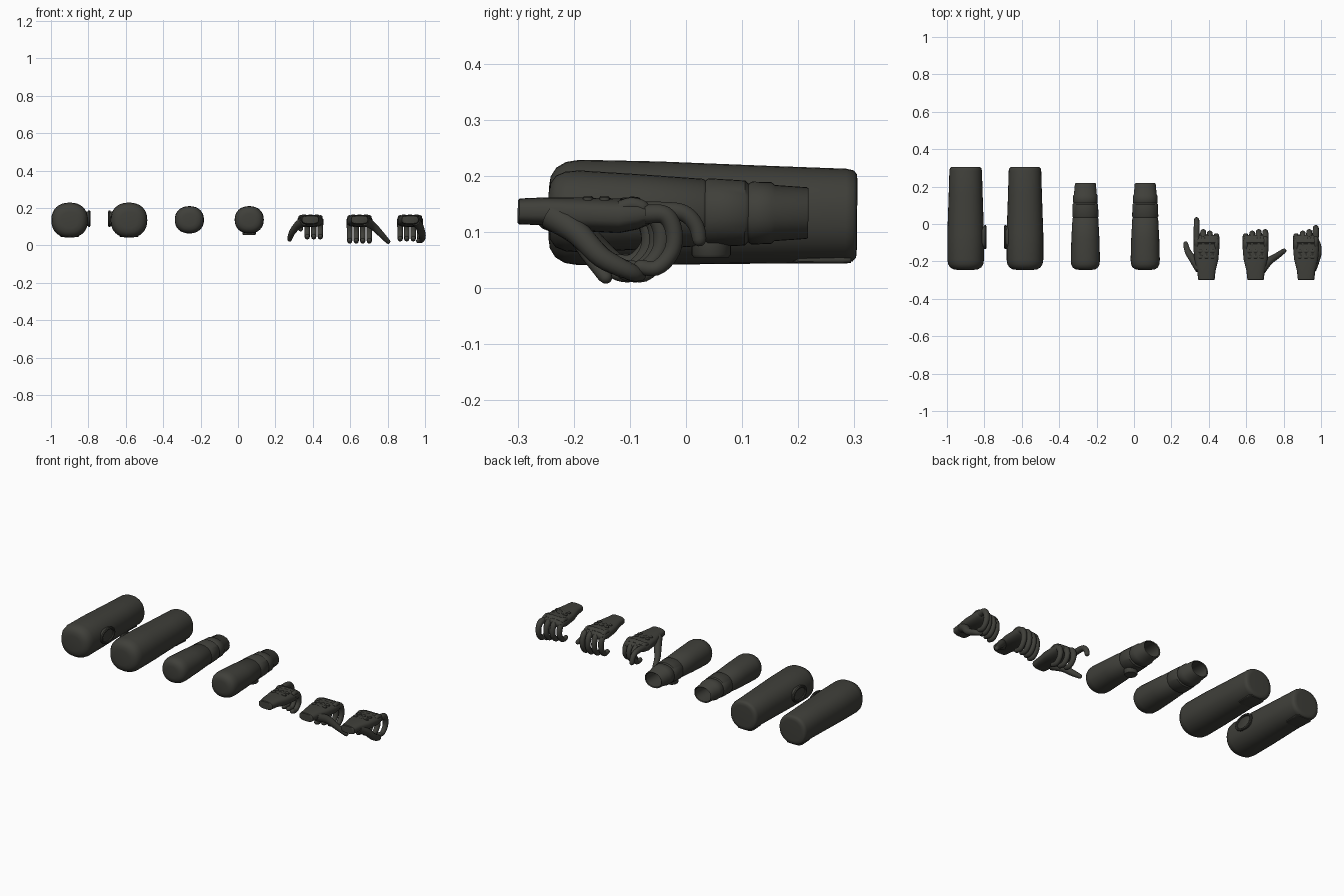
import bpy, bmesh, math
from mathutils import Vector

cube = bpy.data.objects.get("Cube")
if cube:
    bpy.data.objects.remove(cube, do_unlink=True)

fabric = bpy.data.materials.new("dark olive grey")
fabric.use_nodes = True
COLOUR = (0.05, 0.05, 0.042, 1)
fabric.diffuse_color = COLOUR
bsdf = fabric.node_tree.nodes["Principled BSDF"]
bsdf.inputs["Base Color"].default_value = COLOUR
bsdf.inputs["Roughness"].default_value = 0.8

X, Y, Z = Vector((1, 0, 0)), Vector((0, 1, 0)), Vector((0, 0, 1))


def loft(name, stations, ref=X, sides=32, power=2.0, closed=False, angle=40):
    """Skin superellipse rings; a station is (point, half width along ref, half height)."""
    bm = bmesh.new()
    pts = [Vector(s[0]) for s in stations]
    n = len(pts)
    rings = []
    axis = (pts[-1] - pts[0]).normalized()
    for i, (p, a, b) in enumerate(stations):
        if closed:
            t = pts[(i + 1) % n] - pts[i - 1]
        else:
            t = pts[min(i + 1, n - 1)] - pts[max(i - 1, 0)]
        t = t.normalized() if ref != X or sides < 32 else axis
        u = (ref - t * ref.dot(t)).normalized()
        v = t.cross(u)
        ring = []
        for k in range(sides):
            ang = 2 * math.pi * k / sides
            c, s = math.cos(ang), math.sin(ang)
            c = math.copysign(abs(c) ** (2 / power), c)
            s = math.copysign(abs(s) ** (2 / power), s)
            ring.append(bm.verts.new(pts[i] + u * a * c + v * b * s))
        rings.append(ring)
    for i in range(n if closed else n - 1):
        r, q = rings[i], rings[(i + 1) % n]
        for k in range(sides):
            m = (k + 1) % sides
            bm.faces.new((r[k], r[m], q[m], q[k]))
    if not closed:
        bm.faces.new(rings[0])
        bm.faces.new(rings[-1])
    bmesh.ops.recalc_face_normals(bm, faces=bm.faces)
    mesh = bpy.data.meshes.new(name)
    bm.to_mesh(mesh)
    bm.free()
    mesh.materials.append(fabric)
    ob = bpy.data.objects.new(name, mesh)
    bpy.context.collection.objects.link(ob)
    bpy.ops.object.select_all(action="DESELECT")
    ob.select_set(True)
    bpy.context.view_layer.objects.active = ob
    bpy.ops.object.shade_smooth_by_angle(angle=math.radians(angle))
    return ob


def along_y(name, cx, profile, **kw):
    """Loft along y from (y, half width, centre z, half height) rows."""
    return loft(name, [((cx, y, z), a, b) for y, a, z, b in profile], **kw)


def digit(name, points, r0, r1, ref=X):
    """Tapered finger along a smooth path with a rounded tip."""
    p = [Vector(q) for q in points]
    p = [2 * p[0] - p[1]] + p + [2 * p[-1] - p[-2]]
    path = []
    for i in range(1, len(p) - 2):
        for k in range(5):
            t = k / 5
            path.append(0.5 * (2 * p[i] + (p[i + 1] - p[i - 1]) * t
                        + (2 * p[i - 1] - 5 * p[i] + 4 * p[i + 1] - p[i + 2]) * t * t
                        + (3 * p[i] - p[i - 1] - 3 * p[i + 1] + p[i + 2]) * t ** 3))
    end = p[-2]
    n = len(path)
    st = [(q, r0 + (r1 - r0) * i / n, r0 + (r1 - r0) * i / n) for i, q in enumerate(path)]
    d = (end - path[-1]).normalized()
    for ang in (0, 30, 55, 75, 88):
        a = math.radians(ang)
        st.append((end + d * r1 * (math.sin(a) - 1), r1 * math.cos(a), r1 * math.cos(a)))
    st = [s for i, s in enumerate(st) if i >= n or (s[0] - end).length > r1 * 1.2]
    return loft(name, st, ref=ref, sides=14, angle=60)


# Large sleeves with a buckle on the facing sides
BIG = [(-.245, .045, .135, .043), (-.242, .066, .135, .064), (-.232, .083, .135, .08),
       (-.215, .094, .135, .09), (-.19, .098, .135, .094), (-.05, .098, .134, .092),
       (.15, .091, .131, .087), (.285, .087, .129, .084), (.298, .084, .129, .081),
       (.304, .077, .129, .074), (.305, .06, .129, .06)]
for cx, s, label in ((-.9, 1, "right"), (-.583, -1, "left")):
    along_y(label + "_upper_sleeve", cx, BIG, power=2.25)
    loft(label + "_buckle_plate", [((cx + s * x, -.07, .143), a, a * .7)
         for x, a in ((.07, .056), (.1, .056), (.103, .052))], ref=Y, power=3)
    loop = []
    for k in range(32):
        a = 2 * math.pi * k / 32
        loop.append(((cx + s * .104, -.07 + .058 * math.cos(a), .143 + .038 * math.sin(a)),
                     .007, .007))
    loft(label + "_buckle_loop", loop, ref=X, sides=8, closed=True)
    # Pad below the closed end
    along_y(label + "_end_pad", cx, [(.19, .03, .052, .006), (.2, .045, .05, .006),
            (.28, .05, .05, .006), (.294, .04, .05, .005)], power=4)

# Small sleeves: body, two collars, open cuff
SMALL = [(-.245, .035, .137, .033), (-.242, .053, .137, .05), (-.232, .068, .137, .064),
         (-.215, .076, .137, .071), (-.19, .078, .137, .073), (-.08, .075, .136, .067),
         (.03, .069, .135, .06), (.034, .066, .135, .057), (.04, .07, .135, .061),
         (.105, .068, .134, .058), (.111, .063, .134, .052), (.117, .066, .134, .056),
         (.152, .065, .134, .055), (.158, .061, .134, .05), (.215, .056, .134, .046),
         (.218, .053, .134, .044), (.214, .049, .134, .04), (.1, .05, .134, .04)]
for cx, label in ((-.26, "right"), (.06, "left")):
    along_y(label + "_forearm_sleeve", cx, SMALL, power=2.2)
loft("forearm_button", [((.06, .045, z), r, r) for z, r in
     ((.085, .035), (.06, .035), (.055, .031))], ref=Y)

# Hands
PALM = [(-.3, .04, .137, .02), (-.297, .044, .137, .023), (-.25, .049, .137, .025),
        (-.19, .064, .132, .03), (-.12, .07, .129, .031), (-.085, .07, .131, .026),
        (-.066, .064, .131, .018), (-.06, .05, .131, .01)]
STRAIGHT = [(-.09, .137), (-.045, .139), (-.005, .134), (.018, .105), (.026, .06)]
CURL = [(-.095, .132), (-.06, .13), (-.044, .1), (-.047, .058), (-.075, .025), (-.115, .03)]


def hand(label, cx, s, lift, thumb, index_pose):
    along_y(label + "_palm", cx, PALM, power=2.8)
    along_y(label + "_knuckle_band", cx, [(-.108, .055, .145, .013), (-.1, .062, .145, .019),
            (-.085, .062, .144, .018), (-.077, .055, .143, .012)], power=3)
    # Fingers run from the thumb side outwards
    for i, finger in enumerate(("index", "middle", "ring", "little")):
        x = cx + s * (.052 - .035 * i)
        back = (0, 0, .008, .022)[i]
        pose = index_pose if i == 0 else CURL
        pts = [(x, y - back, .135 - (.135 - z) * (1 - lift))
               for y, z in pose]
        digit(f"{label}_{finger}_finger", pts, .0175, .013)
        digit(f"{label}_{finger}_knuckle", [(x, -.118 - back / 2, .143), (x, -.095 - back / 2, .149),
              (x, -.066 - back / 2, .14)], .013, .013)
    digit(label + "_thumb", [(cx + s * x, y, z) for x, y, z in thumb], .026, .012, ref=Y)
    # Raised pads on the back of the hand
    for i in range(3):
        for row in (-.175, -.145):
            px = cx + (i - 1) * .034
            loft(f"{label}_back_pad", [((px, row, z), a, a * .7) for z, a in
                 ((.15, .013), (.162, .013), (.164, .01))], ref=X, sides=16, power=3)


hand("pointing_hand", .387, -1, .2,
     [(.035, -.24, .13), (.07, -.19, .105), (.1, -.145, .065), (.113, -.095, .025)], STRAIGHT)
hand("open_hand", .65, 1, .0,
     [(.03, -.245, .13), (.07, -.2, .105), (.115, -.17, .06), (.16, -.138, .012)], CURL)
hand("gripping_hand", .92, 1, .1,
     [(.03, -.24, .13), (.05, -.195, .1), (.065, -.15, .055), (.06, -.1, .03),
      (.035, -.075, .022)], [(y + .022, z) for y, z in CURL])
